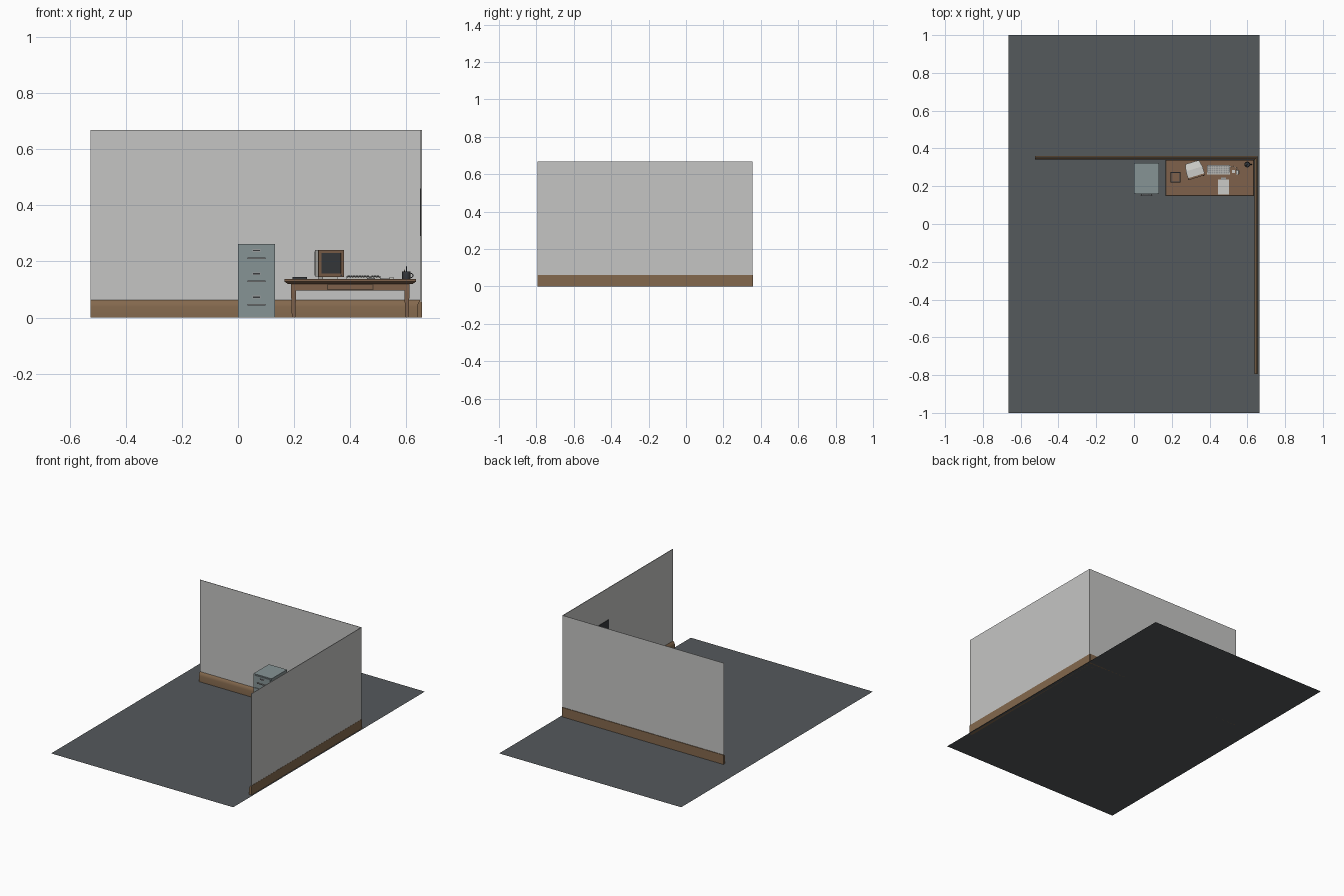
import bpy, bmesh, math
from mathutils import Matrix, Vector

if "Cube" in bpy.data.objects:
    bpy.data.objects.remove(bpy.data.objects["Cube"])


def mat(name, r, g, b):
    m = bpy.data.materials.new(name)
    m.diffuse_color = (r, g, b, 1)
    m.use_nodes = True
    m.node_tree.nodes["Principled BSDF"].inputs["Base Color"].default_value = m.diffuse_color
    return m


SLATE = mat("floor_slate", 0.09, 0.10, 0.107)
PLASTER = mat("wall_grey", 0.56, 0.56, 0.55)
TRIM = mat("skirting_brown", 0.23, 0.14, 0.075)
WOOD = mat("desk_wood", 0.21, 0.12, 0.07)
DARKWOOD = mat("dark_wood", 0.07, 0.045, 0.03)
STEEL = mat("cabinet_steel", 0.24, 0.295, 0.30)
METAL = mat("handle_metal", 0.33, 0.34, 0.34)
WHITE = mat("off_white", 0.60, 0.60, 0.57)
DARK = mat("dark_grey", 0.04, 0.043, 0.048)


def make(name, bm, material, smooth=False):
    bmesh.ops.recalc_face_normals(bm, faces=bm.faces)
    me = bpy.data.meshes.new(name)
    bm.to_mesh(me)
    bm.free()
    ob = bpy.data.objects.new(name, me)
    bpy.context.collection.objects.link(ob)
    me.materials.append(material)
    if smooth:
        bpy.ops.object.select_all(action='DESELECT')
        ob.select_set(True)
        bpy.context.view_layer.objects.active = ob
        bpy.ops.object.shade_smooth_by_angle(angle=math.radians(40))
    return ob


def box(name, x0, x1, y0, y1, z0, z1, material, xf=None, bevel=0):
    bm = bmesh.new()
    bmesh.ops.create_cube(bm, size=1)
    for v in bm.verts:
        v.co = ((x0 + x1) / 2 + v.co.x * (x1 - x0),
                (y0 + y1) / 2 + v.co.y * (y1 - y0),
                (z0 + z1) / 2 + v.co.z * (z1 - z0))
    if bevel:
        bmesh.ops.bevel(bm, geom=bm.edges[:], offset=bevel, segments=2, affect='EDGES', profile=0.5)
    if xf:
        bm.transform(xf)
    return make(name, bm, material, smooth=bool(bevel))


def loft(name, sections, material, xf=None, smooth=False):
    """Skin a stack of equal-length point rings and cap both ends."""
    bm = bmesh.new()
    rings = [[bm.verts.new(p) for p in s] for s in sections]
    n = len(rings[0])
    for a, b in zip(rings, rings[1:]):
        for i in range(n):
            j = (i + 1) % n
            bm.faces.new((a[i], a[j], b[j], b[i]))
    bm.faces.new(rings[0])
    bm.faces.new(rings[-1])
    if xf:
        bm.transform(xf)
    return make(name, bm, material, smooth)


def turned(name, cx, cy, profile, material, n=16):
    """Round part from (radius, height) pairs."""
    return loft(name, [[(cx + r * math.cos(2 * math.pi * i / n),
                         cy + r * math.sin(2 * math.pi * i / n), z) for i in range(n)]
                       for r, z in profile], material, smooth=True)


def rect(x0, x1, z0, z1, y):
    return [(x0, y, z0), (x1, y, z0), (x1, y, z1), (x0, y, z1)]


def tube(name, points, radius, material):
    cu = bpy.data.curves.new(name, 'CURVE')
    cu.dimensions = '3D'
    cu.bevel_depth = radius
    cu.bevel_resolution = 1
    sp = cu.splines.new('POLY')
    sp.points.add(len(points) - 1)
    for p, q in zip(sp.points, points):
        p.co = (*q, 1)
    ob = bpy.data.objects.new(name, cu)
    bpy.context.collection.objects.link(ob)
    cu.materials.append(material)


# Floor sheet
bm = bmesh.new()
bm.faces.new([bm.verts.new(p) for p in ((-.665, -1, 0), (.665, -1, 0), (.665, 1, 0), (-.665, 1, 0))])
make("floor", bm, SLATE)

# Two thin walls and their rounded skirting boards
box("back_wall", -.525, .655, .352, .355, .055, .668, PLASTER)
box("right_wall", .651, .655, -.795, .355, .055, .668, PLASTER)
skirting = [(-.014, 0), (-.014, .038), (-.012, .048), (-.008, .056), (-.003, .062), (.004, .062), (.004, 0)]
loft("back_skirting", [[(x, .355 + d, z) for d, z in skirting] for x in (-.525, .652)], TRIM, smooth=True)
loft("right_skirting", [[(.652 + d, y, z) for d, z in skirting] for y in (-.795, .357)], TRIM, smooth=True)

# Flat picture on the inside of the right wall
box("wall_picture", .648, .651, -.12, .13, .29, .46, DARK)

# Filing cabinet with three drawers
box("cabinet_body", 0, .132, .162, .322, 0, .262, STEEL)
for i in range(3):
    z = .012 + i * .083
    box("drawer_front", .007, .125, .158, .163, z, z + .077, STEEL)
    box("label_holder", .051, .081, .155, .159, z + .056, z + .066, METAL)
    box("label_card", .054, .078, .1545, .156, z + .0585, z + .0635, DARK)
    box("drawer_handle", .034, .098, .148, .152, z + .031, z + .037, METAL)
    for x in (.037, .089):
        box("handle_post", x, x + .006, .151, .159, z + .031, z + .037, METAL)

# Desk: top with bevelled underside, dark rim, apron, drawer and tapered legs
box("desk_top", .166, .634, .149, .340, .128, .1355, WOOD)
loft("desk_top_underside", [[(x, y, z) for x, y in ((.166 + d, .149 + d), (.634 - d, .149 + d),
     (.634 - d, .340 - d), (.166 + d, .340 - d))] for d, z in ((.012, .120), (0, .128))], WOOD)
for y in (.149, .335):
    box("desk_rim_long", .166, .634, y, y + .005, .1355, .137, DARKWOOD)
for x in (.166, .629):
    box("desk_rim_short", x, x + .005, .149, .340, .1355, .137, DARKWOOD)
for y in (.166, .312):
    box("apron_long", .192, .608, y, y + .010, .096, .121, WOOD)
for x in (.192, .598):
    box("apron_side", x, x + .010, .166, .322, .096, .121, WOOD)
box("desk_drawer", .320, .480, .163, .167, .101, .116, WOOD)
box("desk_drawer_lip", .318, .482, .1645, .1665, .099, .118, DARKWOOD)
for cx in (.198, .602):
    for cy in (.171, .317):
        loft("desk_leg", [[(cx + sx * r, cy + sy * r, z) for sx, sy in
             ((-1, -1), (1, -1), (1, 1), (-1, 1))] for r, z in ((.006, 0), (.009, .09), (.009, .121))], WOOD)

# Box monitor turned towards the right; local front is -y
mon = Matrix.Translation((.320, .287, 0)) @ Matrix.Rotation(math.radians(17), 4, 'Z')
box("monitor_foot", -.028, .028, -.025, .025, .1355, .147, WHITE, mon)
loft("monitor_case", [rect(-.046, .046, .146, .240, -.034), rect(-.046, .046, .146, .240, .005),
                      rect(-.037, .037, .154, .230, .042)], WHITE, mon)
for a, b, c, d in ((-.047, .047, .145, .157), (-.047, .047, .230, .241),
                   (-.047, -.036, .157, .230), (.036, .047, .157, .230)):
    box("monitor_bezel", a, b, -.043, -.033, c, d, WOOD, mon)
box("monitor_screen", -.037, .037, -.038, -.033, .156, .231, DARK, mon)
box("monitor_button", .034, .039, -.045, -.042, .149, .153, DARK, mon)

# Keyboard with rows of keys
tilt = Matrix.Translation((.447, .288, .141)) @ Matrix.Rotation(math.radians(6), 4, 'X')
box("keyboard_base", -.061, .061, -.025, .025, -.003, .004, WHITE, tilt)
for row in range(4):
    y = -.020 + row * .0105
    for col in range(8):
        x = -.056 + col * .0098
        box("key", x, x + .008, y, y + .0085, .004, .0075, METAL, tilt)
    for col in range(3):
        x = .028 + col * .0098
        box("number_key", x, x + .008, y, y + .0085, .004, .0075, METAL, tilt)

# Mouse, its cable and a small note
box("mouse", .539, .555, .262, .285, .1355, .145, WHITE, bevel=.003)
tube("mouse_cable", [(.547, .284, .138), (.543, .298, .138), (.530, .305, .138), (.508, .303, .139)], .001, WHITE)
box("note_pad", .518, .534, .270, .287, .1355, .138, WHITE)

# Clipboard sheet and clip
box("paper_sheet", .446, .502, .156, .236, .1355, .138, WHITE)
box("paper_clip", .460, .488, .232, .246, .1355, .141, METAL)

# Shallow tray with a raised rim
box("tray_base", .196, .244, .222, .272, .1355, .138, WOOD)
for a, b, c, d in ((.194, .246, .220, .224), (.194, .246, .270, .274),
                   (.194, .198, .224, .270), (.242, .246, .224, .270)):
    box("tray_rim", a, b, c, d, .1355, .144, DARK)

# Pen cup with handle and pens
turned("pen_cup", .600, .315, [(.014, .1355), (.0155, .140), (.0155, .164), (.013, .164), (.012, .140)], DARK)
tube("cup_handle", [(.600 + .015 + .009 * math.sin(t * math.pi / 6), .315,
                     .150 + .008 * math.cos(t * math.pi / 6)) for t in range(7)], .0018, DARK)
tube("dark_pen", [(.600, .315, .140), (.601, .318, .183)], .0015, DARK)
tube("wood_pencil", [(.598, .313, .140), (.592, .310, .172)], .0015, WOOD)
